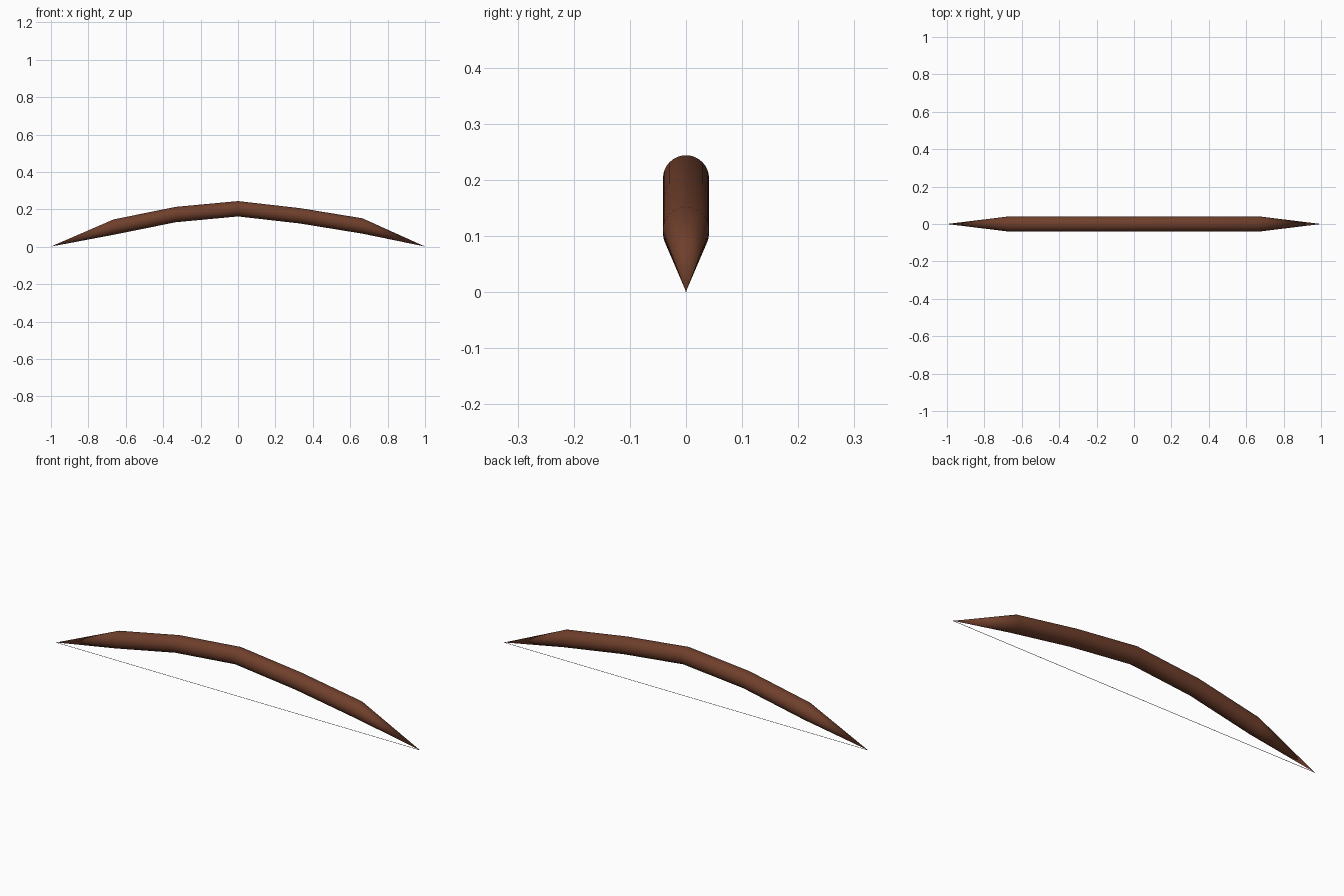
import bpy, bmesh, math

if "Cube" in bpy.data.objects:
    bpy.data.objects.remove(bpy.data.objects["Cube"])

SIDES = 32
R = 0.041

wood = bpy.data.materials.new("dark_wood")
wood.diffuse_color = (0.16, 0.05, 0.025, 1)
wood.use_nodes = True
wood.node_tree.nodes["Principled BSDF"].inputs["Base Color"].default_value = wood.diffuse_color
fibre = bpy.data.materials.new("string_fibre")
fibre.diffuse_color = (0.2, 0.2, 0.2, 1)
fibre.use_nodes = True
fibre.node_tree.nodes["Principled BSDF"].inputs["Base Color"].default_value = fibre.diffuse_color


def tube(name, stations, sides, mat):
    """Loft of upright rings along x; stations are (x, z, radius), radius 0 gives a point."""
    bm = bmesh.new()
    rings = []
    for x, z, r in stations:
        count = sides if r else 1
        rings.append([bm.verts.new((x, r * math.cos(2 * math.pi * i / sides) if r else 0,
                                    z + r * math.sin(2 * math.pi * i / sides)))
                      for i in range(count)])
    for a, b in zip(rings, rings[1:]):
        for i in range(sides):
            j = (i + 1) % sides
            quad = [a[i % len(a)], a[j % len(a)], b[j % len(b)], b[i % len(b)]]
            bm.faces.new(list(dict.fromkeys(quad)))
    for ring in (rings[0], rings[-1]):
        if len(ring) > 1:
            bm.faces.new(ring)
    bmesh.ops.recalc_face_normals(bm, faces=bm.faces)
    mesh = bpy.data.meshes.new(name)
    bm.to_mesh(mesh)
    bm.free()
    mesh.materials.append(mat)
    obj = bpy.data.objects.new(name, mesh)
    bpy.context.collection.objects.link(obj)
    bpy.ops.object.select_all(action='DESELECT')
    obj.select_set(True)
    bpy.context.view_layer.objects.active = obj
    bpy.ops.object.shade_smooth_by_angle(angle=math.radians(30))


# Bow limb: arched in straight segments, pointed at both tips
tube("bow_limb", [(-1, 0.001, 0), (-0.665, 0.105, R), (-0.333, 0.172, R), (0, 0.203, R),
                  (0.333, 0.165, R), (0.665, 0.111, R), (1, 0.001, 0)], SIDES, wood)

# Bowstring: hair-thin line between the tips
tube("bowstring", [(-1, 0.001, 0.001), (1, 0.001, 0.001)], 8, fibre)
